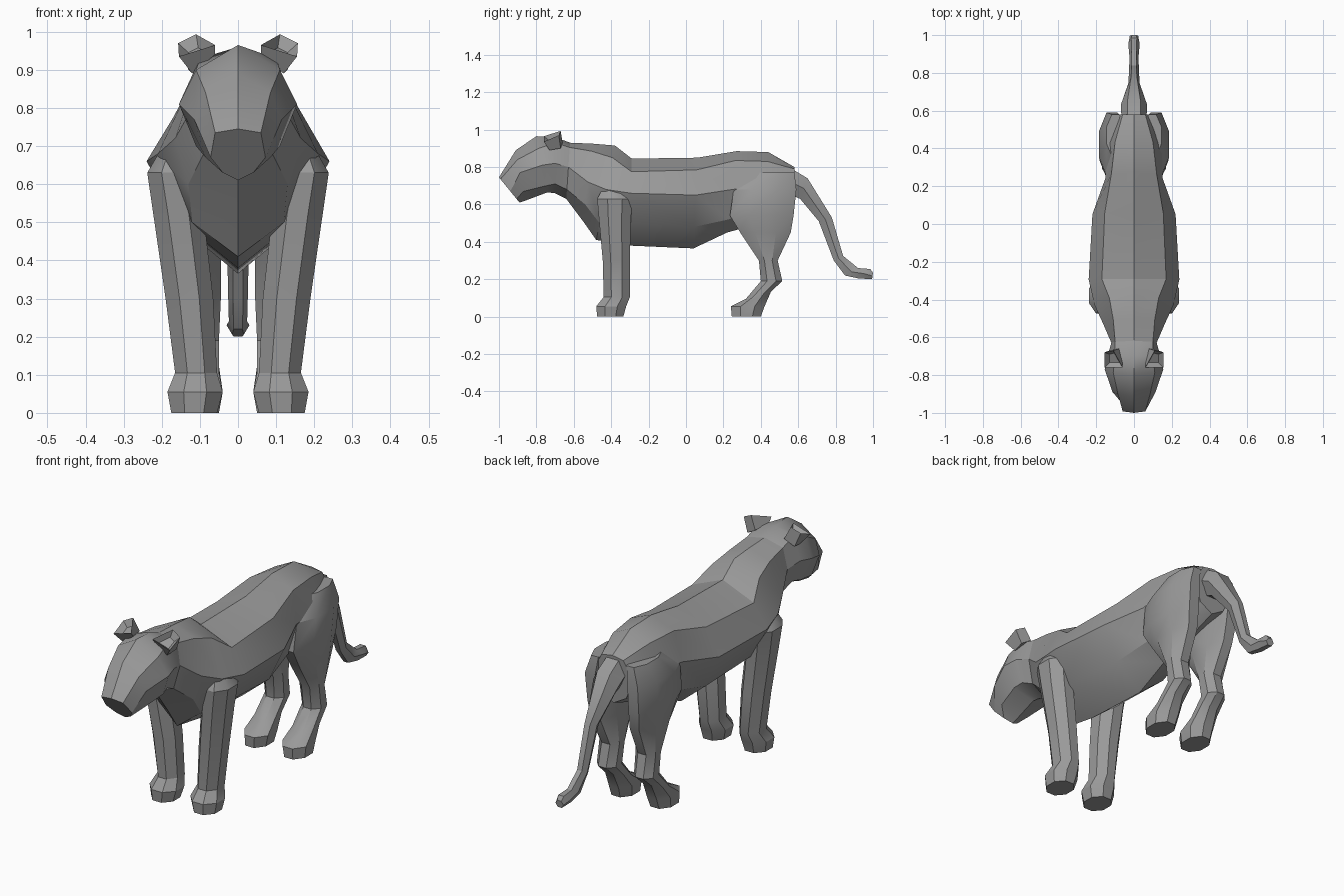
import bpy
import bmesh
from math import cos, sin, pi, radians
from mathutils import Vector

default_cube = bpy.data.objects.get("Cube")
if default_cube:
    bpy.data.objects.remove(default_cube, do_unlink=True)

# One plain coat colour
coat = bpy.data.materials.new("grey coat")
coat.use_nodes = True
coat.diffuse_color = (.32, .32, .32, 1)
coat.node_tree.nodes["Principled BSDF"].inputs["Base Color"].default_value = coat.diffuse_color


def loft(name, rings, angle=30):
    """Skin a list of equal-length point rings and cap both ends."""
    bm = bmesh.new()
    loops = [[bm.verts.new(point) for point in ring] for ring in rings]
    count = len(loops[0])
    for first, second in zip(loops, loops[1:]):
        for i in range(count):
            j = (i + 1) % count
            bm.faces.new((first[i], first[j], second[j], second[i]))
    bm.faces.new(loops[0])
    bm.faces.new(loops[-1])
    bmesh.ops.recalc_face_normals(bm, faces=bm.faces)
    mesh = bpy.data.meshes.new(name)
    bm.to_mesh(mesh)
    bm.free()
    mesh.materials.append(coat)
    obj = bpy.data.objects.new(name, mesh)
    bpy.context.collection.objects.link(obj)
    bpy.ops.object.select_all(action="DESELECT")
    obj.select_set(True)
    bpy.context.view_layer.objects.active = obj
    bpy.ops.object.shade_smooth_by_angle(angle=radians(angle))
    return obj


def trunk_ring(y_top, y_bottom, top, edge_x, edge_z, mid_x, mid_z, low_x, low_z, bottom):
    """Symmetric eight-point section that may lean forward or back."""
    half = [(edge_x, edge_z), (mid_x, mid_z), (low_x, low_z)]
    outline = [(0, top)] + half + [(0, bottom)] + [(-x, z) for x, z in reversed(half)]
    points = []
    for x, z in outline:
        lean = (top - z) / (top - bottom)
        points.append(Vector((x, y_top + (y_bottom - y_top) * lean, z)))
    return points


def leg_ring(side, z, inner, outer, front, back, tilt=0):
    """Eight-sided section filling the given box, optionally lower at the front."""
    points = []
    for i in range(8):
        turn = (i + .5) * pi / 4
        across, along = cos(turn) / cos(pi / 8), sin(turn) / cos(pi / 8)
        x = (inner + outer) / 2 + across * (outer - inner) / 2
        y = (front + back) / 2 + along * (back - front) / 2
        points.append(Vector((side * x, y, z + tilt * along)))
    return points


# Section shared by the head and the body
neck = (-.62, -.64, .93, .10, .905, .12, .80, .09, .68, .63)

# Head: slanted muzzle, brow, cheeks, nape
head_sections = [
    (-1.0, -.89, .745, .06, .735, .072, .67, .04, .63, .61),
    (-.91, -.86, .89, .085, .84, .115, .77, .085, .67, .62),
    (-.80, -.74, .965, .11, .90, .155, .81, .11, .70, .665),
    (-.70, -.70, .96, .10, .93, .14, .82, .10, .71, .66),
    neck,
]
loft("head", [trunk_ring(*section) for section in head_sections])

# Body: neck, chest, shoulders, belly, loin, hips, rump
body_sections = [
    neck,
    (-.50, -.55, .925, .11, .885, .165, .72, .13, .60, .51),
    (-.38, -.48, .915, .13, .85, .21, .68, .12, .50, .41),
    (-.29, -.30, .845, .17, .775, .24, .66, .15, .50, .38),
    (.06, .04, .85, .155, .785, .22, .65, .14, .48, .365),
    (.27, .22, .885, .12, .835, .15, .68, .11, .52, .45),
    (.44, .40, .88, .10, .83, .16, .70, .10, .58, .50),
    (.58, .57, .80, .06, .79, .11, .70, .07, .60, .56),
]
loft("body", [trunk_ring(*section) for section in body_sections])

# Leg sections: height, inner, outer, front, back, tilt
front_leg_sections = [
    (0, .055, .175, -.475, -.335),
    (.055, .04, .185, -.48, -.32),
    (.105, .055, .165, -.44, -.30),
    (.30, .065, .19, -.445, -.30),
    (.52, .09, .222, -.465, -.295),
    (.63, .11, .238, -.475, -.285),
    (.695, .13, .20, -.44, -.33),
]
hind_leg_sections = [
    (0, .05, .165, .245, .40),
    (.055, .04, .17, .24, .42),
    (.115, .05, .16, .32, .455, .02),
    (.19, .05, .155, .40, .515),
    (.30, .045, .155, .39, .49),
    (.45, .045, .17, .29, .56),
    (.54, .045, .182, .235, .575),
    (.68, .05, .185, .255, .59),
    (.77, .05, .145, .36, .58),
]

# Ear: base on the skull, flared rim, recessed cup
ear_base = [(.12, -.73, .89), (.13, -.67, .90), (.08, -.66, .93), (.06, -.74, .94)]
ear_rim = [(.155, -.76, .935), (.157, -.68, .97), (.11, -.67, .993), (.06, -.76, .965)]

for side, label in ((1, "left"), (-1, "right")):
    for part, sections in (("front_leg", front_leg_sections), ("hind_leg", hind_leg_sections)):
        loft(label + "_" + part, [leg_ring(side, *section) for section in sections])
    flip = Vector((side, 1, 1))
    base = [Vector(point) * flip for point in ear_base]
    rim = [Vector(point) * flip for point in ear_rim]
    base = [Vector(a * b for a, b in zip(point, flip)) for point in ear_base]
    rim = [Vector(a * b for a, b in zip(point, flip)) for point in ear_rim]
    base_middle = sum(base, Vector()) / len(base)
    cup = [point.lerp(base_middle, .45) for point in rim]
    loft(label + "_ear", [base, rim, cup], angle=20)

# Tail: hexagonal tube given by its upper and lower outline and half width
tail_outline = [
    ((.55, .80), (.54, .66), .065),
    ((.65, .74), (.61, .63), .07),
    ((.78, .53), (.71, .51), .03),
    ((.84, .325), (.79, .30), .026),
    ((.92, .26), (.85, .22), .024),
    ((.985, .255), (.92, .205), .03),
    ((1.0, .235), (.995, .20), .022),
]
tail_rings = []
for upper, lower, width in tail_outline:
    top, bottom = Vector((0, *upper)), Vector((0, *lower))
    ring = []
    for x, drop in ((.5, 0), (1, .5), (.5, 1), (-.5, 1), (-1, .5), (-.5, 0)):
        ring.append(top.lerp(bottom, drop) + Vector((x * width, 0, 0)))
    tail_rings.append(ring)
loft("tail", tail_rings)
